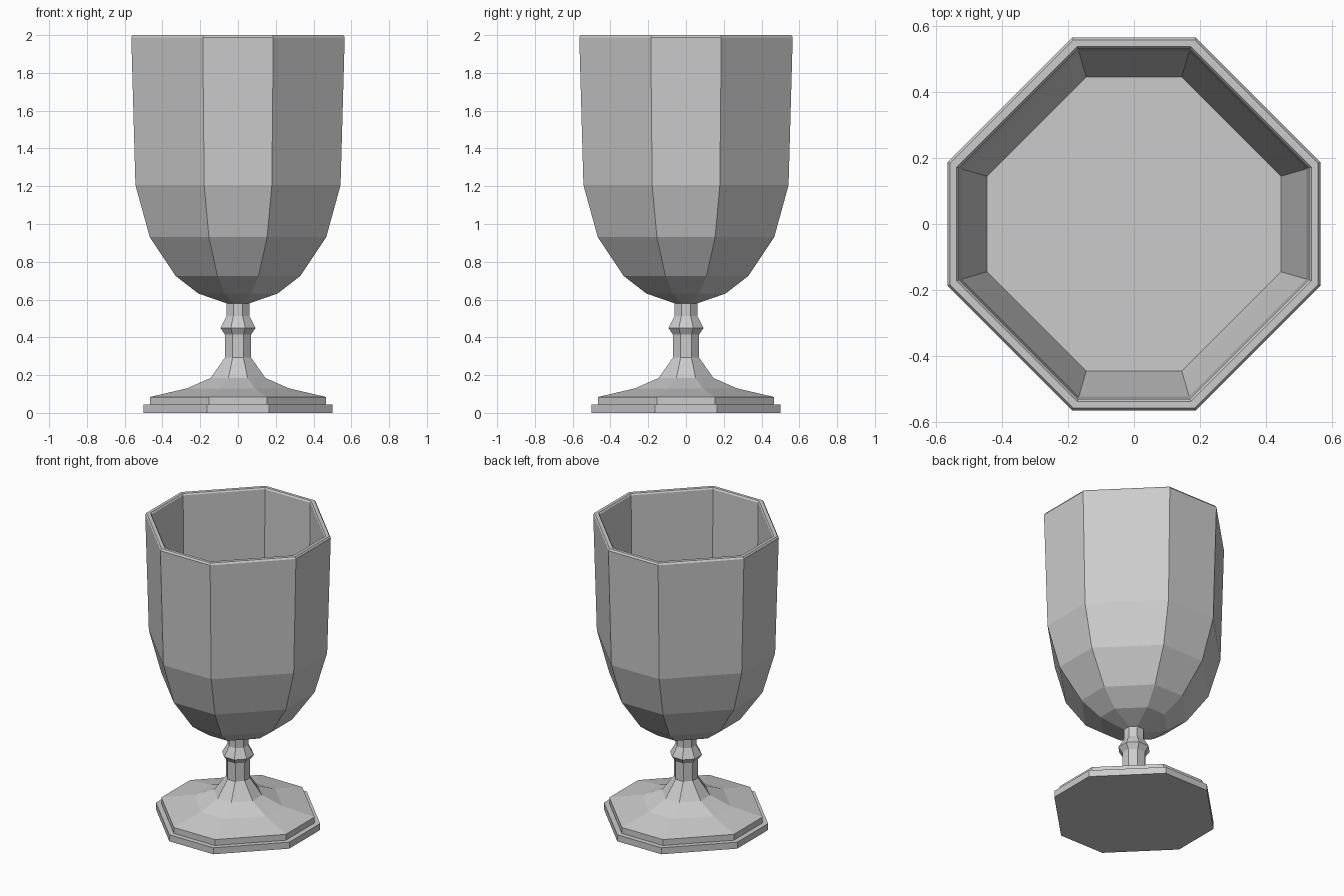
import bpy
import bmesh

if "Cube" in bpy.data.objects:
    bpy.data.objects.remove(bpy.data.objects["Cube"])


def ring(r, z, k):
    # Octagon: square of half-width r with cut corners, flat half-length k*r
    h = r * k
    pts = [(r, -h), (r, h), (h, r), (-h, r), (-r, h), (-r, -h), (-h, -r), (h, -r)]
    return [(x, y, z) for x, y in pts]


def loft(name, profile, cap_start=False, cap_end=False):
    bm = bmesh.new()
    rings = [[bm.verts.new(p) for p in ring(*row)] for row in profile]
    for a, b in zip(rings, rings[1:]):
        for i in range(8):
            j = (i + 1) % 8
            bm.faces.new((a[i], a[j], b[j], b[i]))
    if cap_start:
        bm.faces.new(rings[0][::-1])
    if cap_end:
        bm.faces.new(rings[-1])
    mesh = bpy.data.meshes.new(name)
    bm.to_mesh(mesh)
    bm.free()
    obj = bpy.data.objects.new(name, mesh)
    bpy.context.collection.objects.link(obj)
    return obj


K = 0.33    # wide parts have narrow axis-facing flats
S = 0.41    # the stem is a nearly regular octagon

# Stepped foot rising to the stem
loft("foot", [(0.50, 0, K), (0.50, 0.044, K), (0.467, 0.044, K), (0.467, 0.084, K),
              (0.27, 0.13, K), (0.145, 0.185, 0.35), (0.07, 0.292, S)], cap_start=True)

# Stem with a knop
loft("stem", [(0.07, 0.292, S), (0.07, 0.415, S), (0.093, 0.45, S),
              (0.06, 0.513, S), (0.06, 0.58, S)])

# Bowl: outside, rim, then down the inside to a flat floor
loft("bowl", [(0.06, 0.58, S), (0.21, 0.632, K), (0.33, 0.725, K), (0.467, 0.93, K),
              (0.543, 1.206, K), (0.565, 1.988, K), (0.557, 2.0, K), (0.537, 2.0, 0.32),
              (0.53, 1.99, 0.32), (0.522, 1.206, 0.32), (0.445, 0.93, 0.325)],
     cap_end=True)
